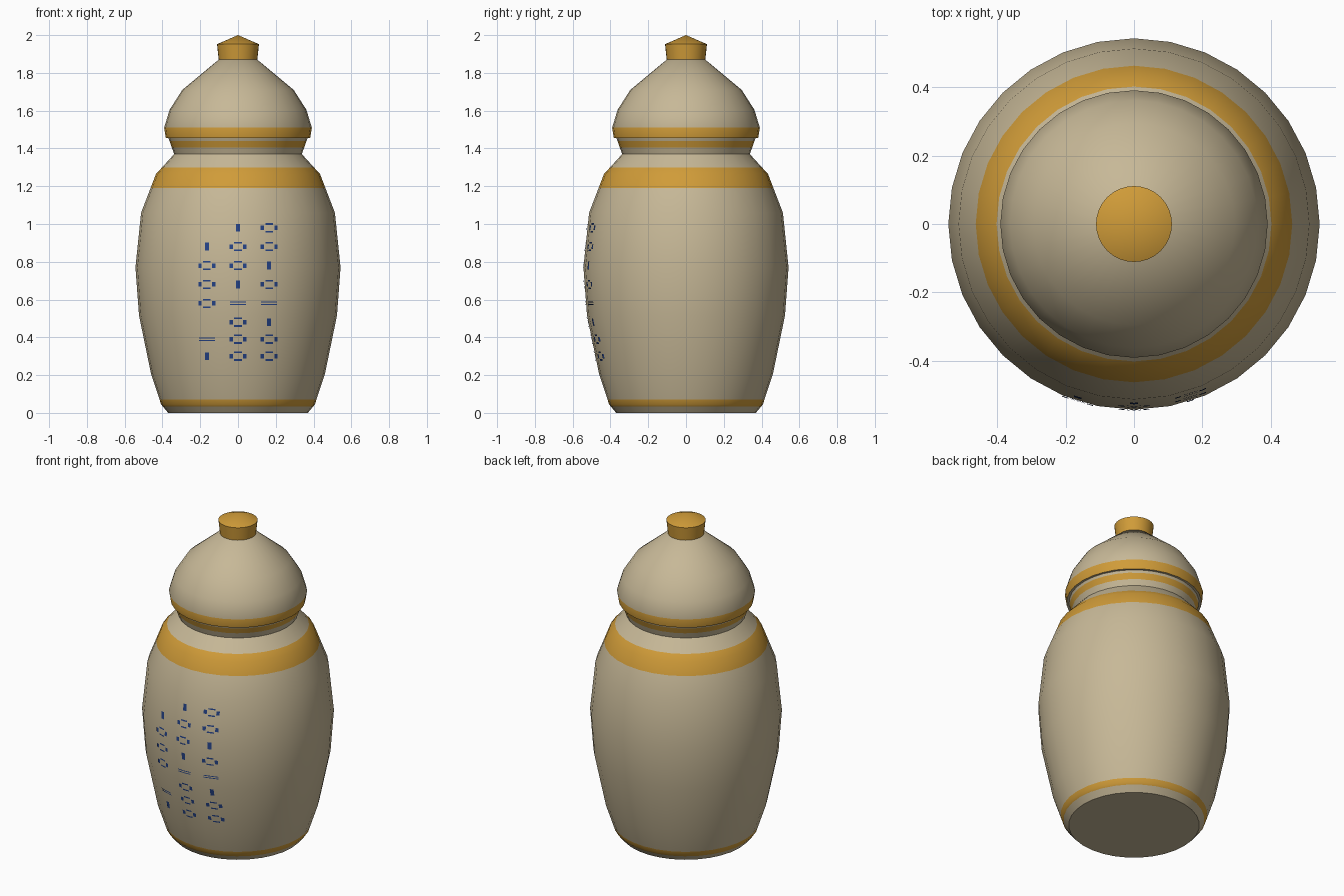
import bpy, bmesh, math

if "Cube" in bpy.data.objects:
    bpy.data.objects.remove(bpy.data.objects["Cube"])

SIDES = 32
STEP = 2 * math.pi / SIDES


def material(name, rgb):
    m = bpy.data.materials.new(name)
    m.diffuse_color = (*rgb, 1)
    m.use_nodes = True
    m.node_tree.nodes["Principled BSDF"].inputs["Base Color"].default_value = m.diffuse_color
    return m


CREAM = material("cream_glaze", (0.57, 0.48, 0.31))
GOLD = material("gold_glaze", (0.63, 0.33, 0.04))
BLUE = material("blue_paint", (0.018, 0.055, 0.24))


def radius(profile, z):
    """Radius of a profile at height z."""
    for (r0, z0), (r1, z1) in zip(profile, profile[1:]):
        if z0 <= z <= z1:
            return r0 + (r1 - r0) * (z - z0) / (z1 - z0)
    return profile[-1][0]


def finish(name, bm, mats):
    mesh = bpy.data.meshes.new(name)
    bm.to_mesh(mesh)
    bm.free()
    ob = bpy.data.objects.new(name, mesh)
    bpy.context.collection.objects.link(ob)
    for m in mats:
        mesh.materials.append(m)
    return ob


def turned(name, profile, bands=(), mats=(CREAM, GOLD), angle=40):
    """Revolve a profile of (radius, z), with gold rings cut in at the bands."""
    extra = [(radius(profile, z), z) for band in bands for z in band
             if all(abs(z - p[1]) > 1e-4 for p in profile)]
    points = sorted(profile + extra, key=lambda p: p[1])
    bm = bmesh.new()
    rings = []
    for r, z in points:
        if r == 0:
            rings.append([bm.verts.new((0, 0, z))] * SIDES)
        else:
            rings.append([bm.verts.new((r * math.sin(i * STEP), -r * math.cos(i * STEP), z))
                          for i in range(SIDES)])
    for k, (low, high) in enumerate(zip(rings, rings[1:])):
        mid = (points[k][1] + points[k + 1][1]) / 2
        for i in range(SIDES):
            j = (i + 1) % SIDES
            corners = list(dict.fromkeys((low[i], low[j], high[j], high[i])))
            face = bm.faces.new(corners)
            face.material_index = int(any(a < mid < b for a, b in bands))
    bm.faces.new(rings[0][::-1])
    if points[-1][0] > 0:
        bm.faces.new(rings[-1])
    ob = finish(name, bm, mats)
    bpy.ops.object.select_all(action='DESELECT')
    ob.select_set(True)
    bpy.context.view_layer.objects.active = ob
    bpy.ops.object.shade_smooth_by_angle(angle=math.radians(angle))
    return ob


# Jar body with foot, shoulder and neck bands
BODY = [(0.37, 0), (0.407, 0.045), (0.46, 0.205), (0.524, 0.515), (0.543, 0.77),
        (0.513, 1.06), (0.434, 1.265), (0.338, 1.37), (0.37, 1.46)]
turned("jar_body", BODY, [(0.035, 0.07), (1.19, 1.30), (1.405, 1.44)])

# Domed lid with a gold rim
LID = [(0.382, 1.455), (0.391, 1.51), (0.362, 1.605), (0.295, 1.71), (0.10, 1.872)]
turned("lid", LID, [(1.455, 1.51)])

# Knob with a pointed cap
turned("lid_knob", [(0.101, 1.86), (0.111, 1.952), (0, 2.0)], mats=(GOLD,), angle=30)


def on_body(x, z, lift=0.004):
    """Point on the front of the faceted body, slightly raised."""
    r = radius(BODY, z) + lift
    k = math.floor(math.asin(x / r) / STEP)
    x0, x1 = r * math.sin(k * STEP), r * math.sin((k + 1) * STEP)
    y0, y1 = -r * math.cos(k * STEP), -r * math.cos((k + 1) * STEP)
    return (x, y0 + (y1 - y0) * (x - x0) / (x1 - x0), z)


# Abstract painted motifs: rectangles as (x, z, width, height)
BAR = [(0, 0, 0.022, 0.042)]
TWIN = [(0, 0.006, 0.085, 0.005), (0, -0.006, 0.085, 0.005)]
DOTS = [(s * 0.036, 0, 0.018, 0.024) for s in (-1, 1)] + \
       [(0, s * 0.02, 0.04, 0.008) for s in (-1, 1)]
ROWS = [(0.98, (None, BAR, DOTS)), (0.88, (BAR, DOTS, DOTS)), (0.78, (DOTS, DOTS, BAR)),
        (0.68, (DOTS, BAR, DOTS)), (0.58, (DOTS, TWIN, TWIN)), (0.48, (None, DOTS, BAR)),
        (0.39, (TWIN, DOTS, DOTS)), (0.30, (BAR, DOTS, DOTS))]

bm = bmesh.new()
for z, motifs in ROWS:
    for column, motif in zip((-0.165, 0, 0.165), motifs):
        for dx, dz, w, h in motif or ():
            # split each stroke so it follows the curve
            for i in range(4):
                xa = column + dx - w / 2 + w * i / 4
                xb = xa + w / 4
                za, zb = z + dz - h / 2, z + dz + h / 2
                bm.faces.new([bm.verts.new(on_body(*p)) for p in
                              ((xa, za), (xb, za), (xb, zb), (xa, zb))])
finish("painted_motifs", bm, (BLUE,))
